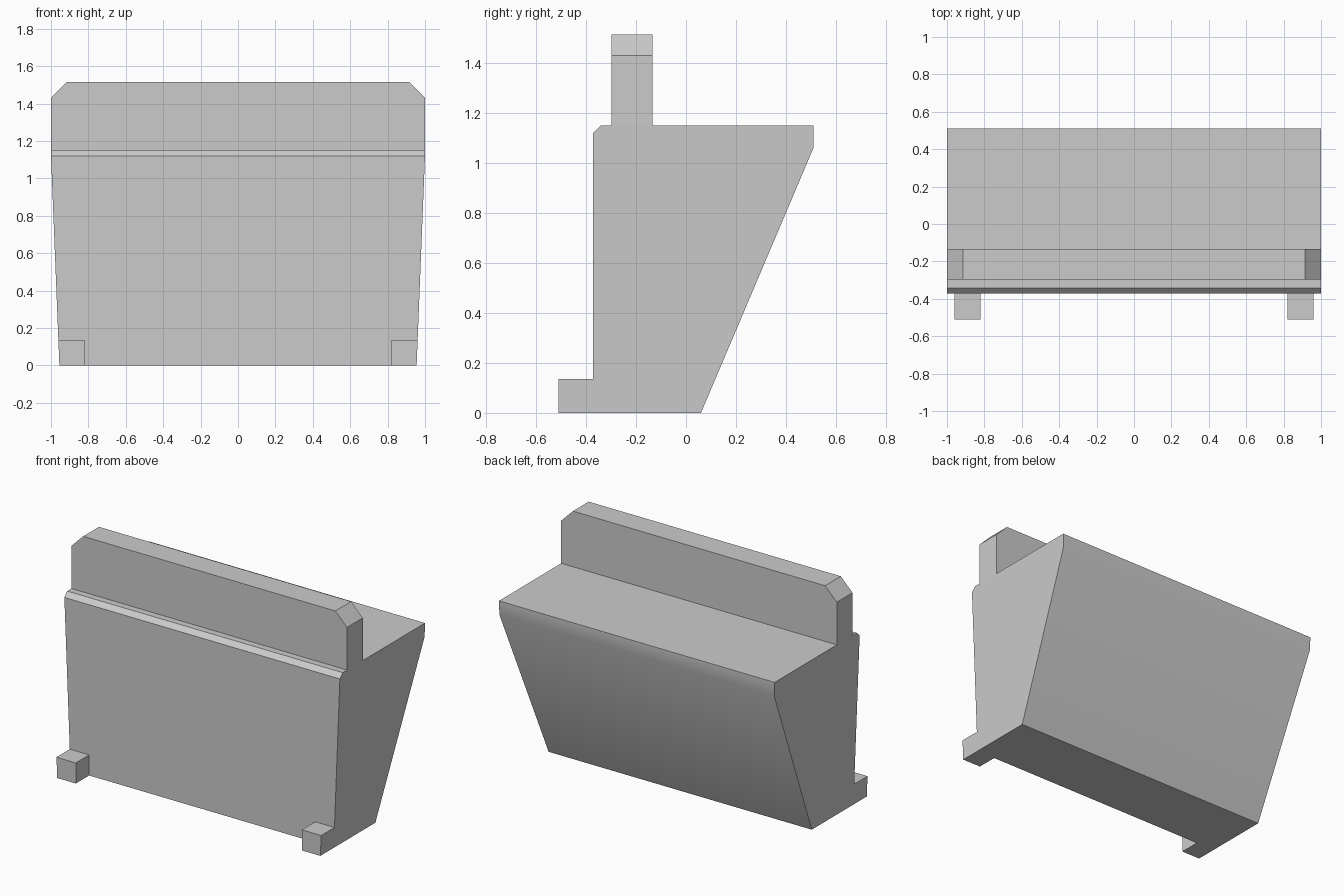
import bpy
import bmesh
import math

cube = bpy.data.objects.get("Cube")
if cube:
    bpy.data.objects.remove(cube, do_unlink=True)

grey = bpy.data.materials.new("light grey")
grey.use_nodes = True
COLOUR = (0.6, 0.6, 0.6, 1)
grey.diffuse_color = COLOUR
grey.node_tree.nodes["Principled BSDF"].inputs["Base Color"].default_value = COLOUR


def prism(name, start, end):
    """Join two matching outlines into a closed solid."""
    bm = bmesh.new()
    a = [bm.verts.new(p) for p in start]
    b = [bm.verts.new(p) for p in end]
    bm.faces.new(a)
    bm.faces.new(b[::-1])
    for i in range(len(a)):
        j = (i + 1) % len(a)
        bm.faces.new((a[j], a[i], b[i], b[j]))
    bmesh.ops.recalc_face_normals(bm, faces=bm.faces)
    mesh = bpy.data.meshes.new(name)
    bm.to_mesh(mesh)
    bm.free()
    mesh.materials.append(grey)
    obj = bpy.data.objects.new(name, mesh)
    bpy.context.collection.objects.link(obj)
    bpy.ops.object.select_all(action="DESELECT")
    obj.select_set(True)
    bpy.context.view_layer.objects.active = obj
    bpy.ops.object.shade_smooth_by_angle(angle=math.radians(30))
    return obj


def half_width(z):
    """The sides widen slightly from the base to the top."""
    return min(1.0, 0.955 + 0.04 * z)


# Body: side profile (y, z) with a sloping back and chamfered front edge
profile = [(-0.372, 0), (0.06, 0), (0.51, 1.06), (0.51, 1.15),
           (-0.342, 1.15), (-0.372, 1.12)]
prism("body",
      [(-half_width(z), y, z) for y, z in profile],
      [(half_width(z), y, z) for y, z in profile])

# Upright rail across the top, with clipped upper corners
outline = [(-1, 1.15), (1, 1.15), (1, 1.43), (0.915, 1.515),
           (-0.915, 1.515), (-1, 1.43)]
prism("top_rail",
      [(x, -0.298, z) for x, z in outline],
      [(x, -0.135, z) for x, z in outline])

# Small front feet that follow the slant of the sides
for side, label in ((1, "left"), (-1, "right")):
    foot = [(half_width(z) - inset, z)
            for z, inset in ((0, 0.135), (0, 0), (0.135, 0), (0.135, 0.14))]
    prism(label + "_foot",
          [(side * x, -0.51, z) for x, z in foot],
          [(side * x, -0.372, z) for x, z in foot])
